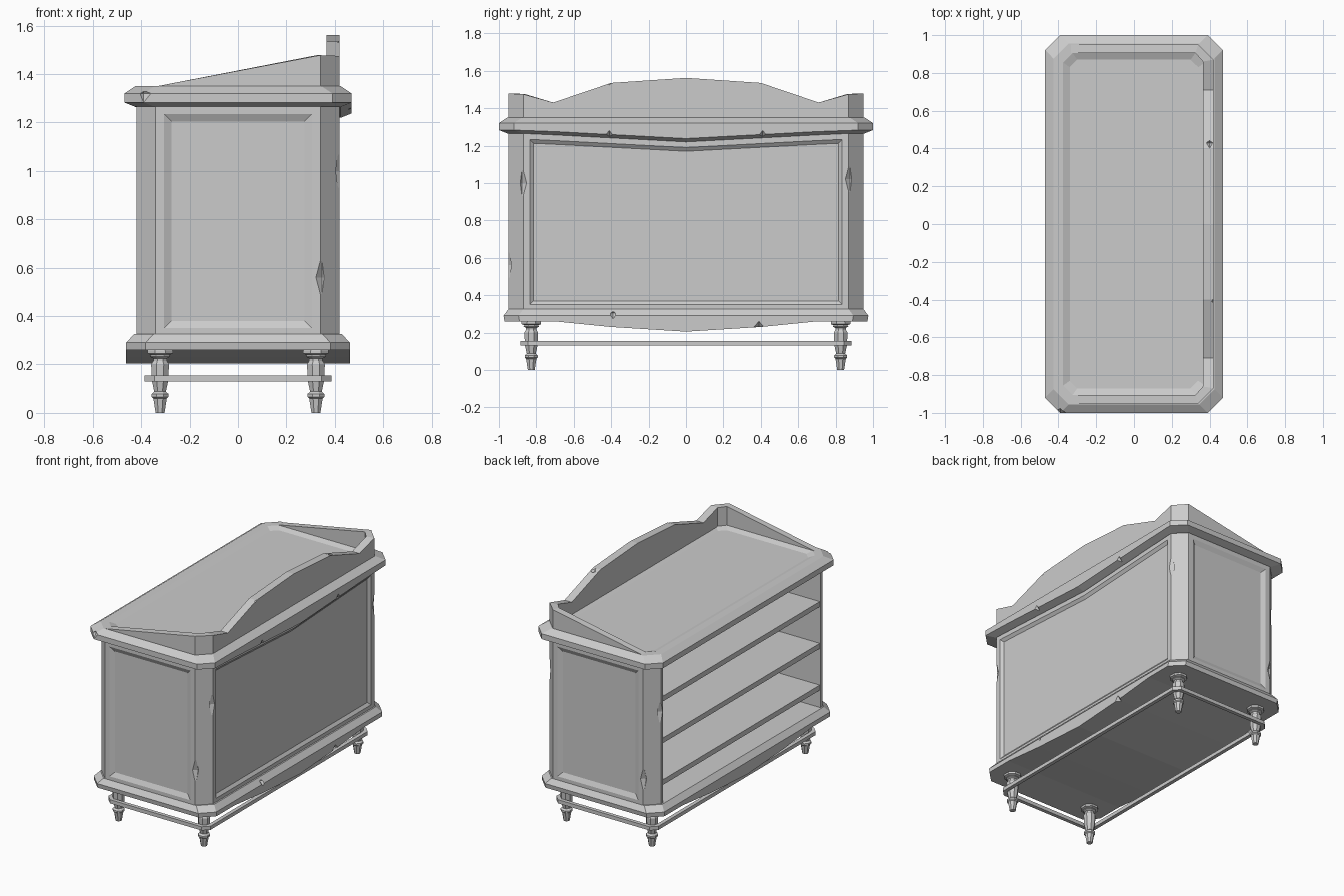
import bpy, bmesh
from math import radians
from mathutils import Matrix

if "Cube" in bpy.data.objects:
    bpy.data.objects.remove(bpy.data.objects["Cube"])

grey = bpy.data.materials.new("plain grey")
grey.use_nodes = True
grey.diffuse_color = (0.6, 0.6, 0.6, 1)
grey.node_tree.nodes["Principled BSDF"].inputs["Base Color"].default_value = (0.6, 0.6, 0.6, 1)

STATIONS = [-0.7, -0.4, 0, 0.4, 0.7]


# Drop of an edge along the long sides: none, bowed or a shallow V
def flat(y):
    return 0


def bow(y):
    y = abs(y)
    return 0.055 - 0.0625 * y if y < 0.4 else max(0, 0.03 * (0.7 - y) / 0.3)


def vee(y):
    return 0.045 * max(0, 1 - abs(y) / 0.85)


def finish(name, bm):
    bmesh.ops.recalc_face_normals(bm, faces=bm.faces)
    mesh = bpy.data.meshes.new(name)
    bm.to_mesh(mesh)
    bm.free()
    mesh.materials.append(grey)
    obj = bpy.data.objects.new(name, mesh)
    bpy.context.collection.objects.link(obj)
    return obj


def loft(name, rings, closed=False):
    """Stack clipped-corner rectangles: half x, half y, clip, z, drop on -x, drop on +x."""
    bm = bmesh.new()
    loops = []
    for hx, hy, c, z, left, right in rings:
        side = [(hx - c, -hy), (hx, c - hy)] + [(hx, y) for y in STATIONS]
        side += [(hx, hy - c), (hx - c, hy)]
        loop = [bm.verts.new((x, y, z - right(y))) for x, y in side]
        loop += [bm.verts.new((-x, y, z - left(y))) for x, y in reversed(side)]
        loops.append(loop)
    n = len(loops[0])
    pairs = list(zip(loops, loops[1:]))
    if closed:
        pairs.append((loops[-1], loops[0]))
    for a, b in pairs:
        for i in range(n):
            j = (i + 1) % n
            bm.faces.new((a[i], a[j], b[j], b[i]))
    if not closed:
        for loop in (loops[0], loops[-1]):
            for i in range(n // 2 - 1):
                bm.faces.new((loop[i], loop[i + 1], loop[n - 2 - i], loop[n - 1 - i]))
    return finish(name, bm)


def box(name, centre, size):
    bm = bmesh.new()
    bmesh.ops.create_cube(bm, size=1, matrix=Matrix.Translation(centre) @ Matrix.Diagonal((*size, 1)))
    return finish(name, bm)


# Base moulding with a bowed underside
base = loft("base_moulding", [
    (0.462, 0.97, 0.08, 0.26, bow, bow),
    (0.462, 0.975, 0.08, 0.29, flat, flat),
    (0.43, 0.95, 0.08, 0.325, flat, flat)])

# Cornice and recessed top; its lower edge sags on the closed long side
cornice = loft("cornice_and_top", [
    (0.425, 0.955, 0.08, 1.265, flat, vee),
    (0.47, 1.0, 0.08, 1.283, flat, vee),
    (0.47, 1.0, 0.08, 1.32, flat, flat),
    (0.425, 0.955, 0.08, 1.35, flat, flat),
    (0.375, 0.905, 0.05, 1.35, flat, flat),
    (0.34, 0.87, 0.04, 1.335, flat, flat)])

# Cabinet body: a C-shaped wall, open on one long side, with recessed panels
plan = [(-0.42, -0.85), (-0.42, -0.87), (-0.34, -0.95), (0.34, -0.95), (0.42, -0.87)]
plan += [(0.42, y) for y in STATIONS]
plan += [(0.42, 0.87), (0.34, 0.95), (-0.34, 0.95), (-0.42, 0.87), (-0.42, 0.85)]
plan += [(0.37, 0.85), (0.37, -0.85)]
bm = bmesh.new()
low = [bm.verts.new((x, y, 0.315)) for x, y in plan]
high = [bm.verts.new((x, y, 1.27 - (vee(y) if x > 0.4 else 0))) for x, y in plan]
bm.faces.new(low)
bm.faces.new(high)
for i in range(len(plan)):
    j = (i + 1) % len(plan)
    bm.faces.new((low[i], low[j], high[j], high[i]))
bmesh.ops.recalc_face_normals(bm, faces=bm.faces)
bm.normal_update()
panels = [[f for f in bm.faces if f.normal.x > 0.9 and f.calc_center_median().x > 0.41]]
panels += [[f for f in bm.faces if f.normal.y * s > 0.9 and f.calc_center_median().y * s > 0.9]
           for s in (-1, 1)]
for panel, lip in zip(panels, (0.02, 0.03, 0.03)):
    bmesh.ops.inset_region(bm, faces=panel, thickness=0.035, use_even_offset=True)
    bmesh.ops.inset_region(bm, faces=panel, thickness=lip, depth=-0.015, use_even_offset=True)
body = finish("cabinet_body", bm)

# Shelves
for i, z in enumerate((0.46, 0.745, 1.03)):
    box(f"shelf_{i + 1}", (-0.02, 0, z), (0.79, 1.72, 0.035))

# Gallery: scalloped crest along the back with sloping wings
half = [(0.42, 0.365, 0.4, 0.4, 1.535), (0.42, 0.365, 0.71, 0.71, 1.43),
        (0.42, 0.365, 0.87, 0.86, 1.475), (0.34, 0.325, 0.95, 0.905, 1.478),
        (-0.35, -0.35, 0.95, 0.905, 1.347)]
path = [(xo, xi, -yo, -yi, z) for xo, xi, yo, yi, z in reversed(half)]
path += [(0.42, 0.365, 0, 0, 1.562)] + half
bm = bmesh.new()
sections = [[bm.verts.new(p) for p in ((xo, yo, 1.325), (xo, yo, z), (xi, yi, z), (xi, yi, 1.325))]
            for xo, xi, yo, yi, z in path]
for a, b in zip(sections, sections[1:]):
    for i in range(4):
        j = (i + 1) % 4
        bm.faces.new((a[i], a[j], b[j], b[i]))
bm.faces.new(sections[0])
bm.faces.new(sections[-1])
gallery = finish("gallery", bm)

# Turned legs
PROFILE = [(0.02, 0), (0.03, 0.06), (0.038, 0.066), (0.038, 0.078), (0.026, 0.088), (0.036, 0.13),
           (0.04, 0.2), (0.03, 0.215), (0.03, 0.225), (0.045, 0.232), (0.04, 0.24),
           (0.057, 0.245), (0.057, 0.257), (0.045, 0.275)]
for sx, xname in ((-1, "right"), (1, "left")):
    for sy, yname in ((-1, "front"), (1, "back")):
        bm = bmesh.new()
        rings = []
        for r, z in PROFILE:
            place = Matrix.Translation((sx * 0.322, sy * 0.827, z)) @ Matrix.Rotation(radians(22.5), 4, "Z")
            rings.append(bmesh.ops.create_circle(bm, segments=8, radius=r, matrix=place)["verts"])
        for a, b in zip(rings, rings[1:]):
            for i in range(8):
                j = (i + 1) % 8
                bm.faces.new((a[i], a[j], b[j], b[i]))
        bm.faces.new(rings[0])
        bm.faces.new(rings[-1])
        finish(f"{yname}_{xname}_leg", bm)

# Foot rail around the legs
loft("foot_rail", [(hx, hy, c, z, flat, flat) for hx, hy, c, z in (
    (0.386, 0.886, 0.04, 0.13), (0.386, 0.886, 0.04, 0.155),
    (0.36, 0.86, 0.03, 0.155), (0.36, 0.86, 0.03, 0.13))], closed=True)


# Worn edges: spindle-shaped notches cut out of a part
def notch(target, points, width, height):
    bm = bmesh.new()
    for p in points:
        shape = Matrix.Translation(p) @ Matrix.Diagonal((width, width, height, 1))
        bmesh.ops.create_uvsphere(bm, u_segments=4, v_segments=2, radius=1, matrix=shape)
    cutter = finish(target.name + "_notches", bm)
    cutter.hide_render = True
    cutter.hide_viewport = True
    cut = target.modifiers.new("notches", "BOOLEAN")
    cut.operation = "DIFFERENCE"
    cut.solver = "EXACT"
    cut.object = cutter


notch(cornice, [(0.485, -0.41, 1.25), (0.485, 0.41, 1.25), (-0.39, -1.01, 1.32)], 0.04, 0.05)
notch(base, [(0.475, -0.39, 0.305), (0.475, 0.39, 0.23)], 0.04, 0.045)
notch(gallery, [(0.43, -0.41, 1.545), (0.4, 0.43, 1.54)], 0.035, 0.03)
notch(body, [(0.437, -0.877, 1.0), (0.437, 0.877, 1.02), (0.347, -0.967, 0.56),
             (-0.437, 0.877, 0.95), (-0.347, 0.967, 0.5)], 0.042, 0.16)
